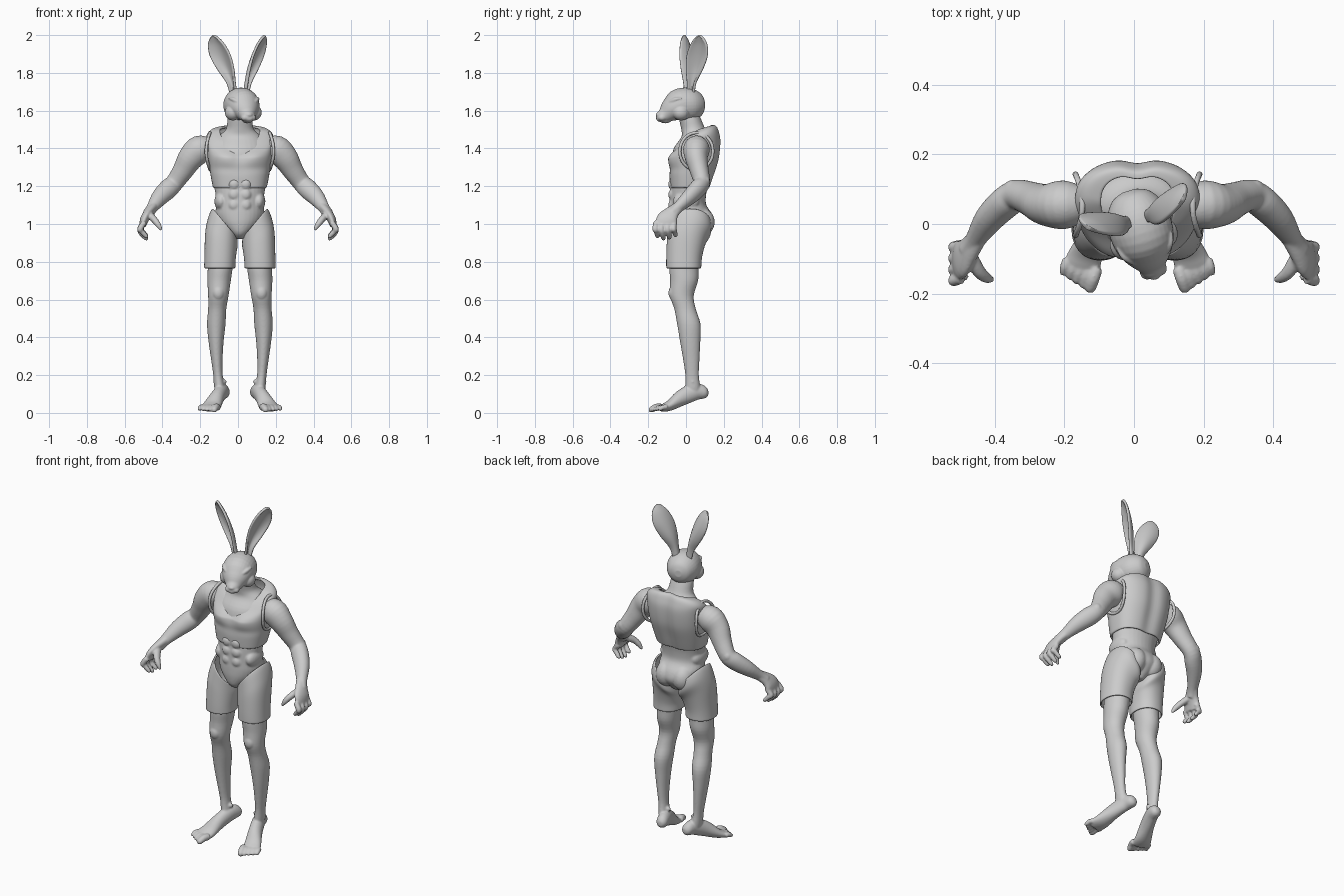
import bpy, bmesh, math
from mathutils import Vector, Matrix

if "Cube" in bpy.data.objects:
    bpy.data.objects.remove(bpy.data.objects["Cube"])

grey = bpy.data.materials.new("plain grey")
grey.use_nodes = True
tone = (0.6, 0.6, 0.6, 1)
grey.diffuse_color = tone
grey.node_tree.nodes["Principled BSDF"].inputs["Base Color"].default_value = tone
UP = Vector((0, 0, 1))
ACROSS = Vector((1, 0, 0))
DEPTH = Vector((0, 1, 0))


def smooth_rows(rows, steps=4):
    """Catmull-Rom interpolation of section rows."""
    rows = [Vector(r) for r in rows]
    out = []
    for i in range(len(rows) - 1):
        a, b, c, d = (rows[min(max(i + k, 0), len(rows) - 1)] for k in (-1, 0, 1, 2))
        for k in range(steps):
            t = k / steps
            out.append(b + (c - a) * (t / 2) + (a * 2 - b * 5 + c * 4 - d) * (t * t / 2)
                       + (b * 3 - a - c * 3 + d) * (t ** 3 / 2))
    return out + [rows[-1]]


def tube(bm, rows, ref=ACROSS, axis=None, side=1, mid=0, capped=True, power=2, warp=None, n=32):
    """Loft of ellipses; a row is x, y, z, radius along ref, other radius."""
    rows = smooth_rows(rows)
    rings = []
    for i, row in enumerate(rows):
        pos = Vector(row[:3])
        t = axis or (Vector(rows[min(i + 1, len(rows) - 1)][:3]) - Vector(rows[max(i - 1, 0)][:3])).normalized()
        u = (ref - t * ref.dot(t)).normalized()
        v = t.cross(u)
        ring = []
        for k in range(n):
            c, s = math.cos(math.tau * k / n), math.sin(math.tau * k / n)
            p = pos + u * math.copysign(abs(c) ** (2 / power), c) * row[3]
            p += v * math.copysign(abs(s) ** (2 / power), s) * row[4]
            if warp:
                p = warp(p)
            ring.append(bm.verts.new((mid + side * p.x, p.y, p.z)))
        rings.append(ring)
    for a, b in zip(rings, rings[1:]):
        for k in range(n):
            bm.faces.new((a[k], a[k - 1], b[k - 1], b[k]))
    if capped:
        bm.faces.new(rings[0])
        bm.faces.new(rings[-1])


def blob(bm, pos, radii):
    bmesh.ops.create_uvsphere(bm, u_segments=24, v_segments=14, radius=1,
                              matrix=Matrix.Translation(pos) @ Matrix.Diagonal((*radii, 1)))


def finish(bm, name, fuse=0.006, thick=0, matrix=None):
    """Turn the mesh into an object: fused into one skin, or a thin shell."""
    bmesh.ops.recalc_face_normals(bm, faces=bm.faces)
    mesh = bpy.data.meshes.new(name)
    bm.to_mesh(mesh)
    bm.free()
    for f in mesh.polygons:
        f.use_smooth = True
    mesh.materials.append(grey)
    ob = bpy.data.objects.new(name, mesh)
    bpy.context.collection.objects.link(ob)
    if matrix:
        ob.matrix_world = matrix
    if thick:
        m = ob.modifiers.new("cloth", "SOLIDIFY")
        m.thickness = thick
        m.offset = -1
        m = ob.modifiers.new("soften", "SUBSURF")
        m.levels = m.render_levels = 1
    else:
        m = ob.modifiers.new("fuse", "REMESH")
        m.mode = "VOXEL"
        m.voxel_size = fuse
        m.use_smooth_shade = True
        m = ob.modifiers.new("relax", "SMOOTH")
        m.iterations = 4
    return ob


# Torso with pelvis and neck
MID = 0.01
bm = bmesh.new()
tube(bm, [(MID, .02, .92, .03, .06), (MID, .02, .95, .06, .095), (MID, .03, 1, .11, .118),
          (MID, .025, 1.05, .13, .115), (MID, .01, 1.1, .125, .098), (MID, .01, 1.15, .128, .096),
          (MID, .02, 1.22, .14, .1), (MID, .035, 1.32, .152, .115), (MID, .05, 1.4, .15, .115),
          (MID, .06, 1.46, .12, .085), (MID, .04, 1.5, .075, .065), (MID, .02, 1.56, .065, .058),
          (MID, .01, 1.6, .055, .05)], axis=UP)
for s in (1, -1):
    blob(bm, (MID + s * .055, .082, 1.01), (.062, .07, .075))
    blob(bm, (MID + s * .1, 0, 1.12), (.035, .07, .05))
    for z in (1.1, 1.155, 1.21):
        blob(bm, (MID + s * .03, -.068, z), (.032, .026, .032))
finish(bm, "torso")


# Sleeveless top with sloping neckline, chest relief and spine groove
def drape(p):
    d = p.y - .06
    rise = min(max((p.z - 1.35) / .15, 0), 1)
    x = p.x - MID
    p.z += (.8 if d < 0 else .3) * d * rise
    groove = math.exp(-(x / .03) ** 2)
    if d > .03:
        p.y -= .016 * groove * min(1, d / .1)
    elif d < -.03:
        chest = math.exp(-((p.z - 1.36) / .05) ** 2)
        p.y += .012 * groove * chest - .01 * chest * math.exp(-((abs(x) - .08) / .05) ** 2)
        p.y += .007 * math.exp(-((p.z - 1.285 - .1 * abs(x)) / .016) ** 2)
    return p


bm = bmesh.new()
tube(bm, [(MID, .022, 1.19, .142, .105), (MID, .03, 1.25, .154, .118), (MID, .042, 1.34, .168, .135),
          (MID, .055, 1.42, .176, .132), (MID, .065, 1.465, .178, .112), (MID, .067, 1.492, .15, .095),
          (MID, .06, 1.5, .105, .08)], axis=UP, capped=False, power=2.5, warp=drape, n=48)
finish(bm, "sleeveless_top", thick=.012)

for s, label in ((1, "left"), (-1, "right")):
    # Armhole rim
    bm = bmesh.new()
    loop = [(.178 - .02 * math.sin(a) ** 2, .055 + .088 * math.cos(a), 1.385 + .098 * math.sin(a), .009, .009)
            for a in (math.tau * k / 16 for k in range(17))]
    tube(bm, loop, side=s, mid=MID, n=10)
    finish(bm, label + "_armhole_rim", fuse=.004)

    # Arm, palm, fingers and thumb
    bm = bmesh.new()
    tube(bm, [(.14, .055, 1.4, .05, .05), (.2, .055, 1.395, .07, .075), (.25, .055, 1.35, .06, .068),
              (.29, .07, 1.285, .05, .056), (.335, .083, 1.22, .044, .048), (.37, .06, 1.185, .045, .052),
              (.415, .015, 1.14, .04, .045), (.455, -.045, 1.085, .028, .03),
              (.475, -.075, 1.055, .028, .03)], ref=DEPTH, side=s)
    tube(bm, [(.45, -.04, 1.09, .03, .024), (.475, -.075, 1.06, .04, .024), (.495, -.1, 1.025, .056, .023),
              (.505, -.108, .99, .055, .018)], ref=DEPTH, side=s)
    blob(bm, (s * .345, .105, 1.225), (.028, .022, .03))
    for i in range(4):
        y = -.157 + i * .032
        drop = .012 * abs(i - 1.3)
        tube(bm, [(.495, y, 1.01, .015, .015), (.518, y - .006, .975, .016, .016),
                  (.51, y, .945 + drop, .014, .014), (.485, y + .006, .918 + drop, .011, .011),
                  (.48, y + .008, .91 + drop, .004, .004)], ref=DEPTH, side=s, n=12)
    tube(bm, [(.475, -.085, 1.055, .024, .02), (.445, -.135, 1.025, .02, .018),
              (.422, -.155, .995, .015, .015), (.405, -.16, .968, .007, .007)], ref=DEPTH, side=s, n=12)
    finish(bm, label + "_arm", fuse=.005)

    # Leg and foot
    bm = bmesh.new()
    tube(bm, [(.1, 0, .86, .07, .08), (.104, -.01, .77, .066, .078), (.11, -.01, .7, .062, .074),
              (.114, -.022, .62, .054, .063), (.12, -.005, .55, .048, .057), (.125, .015, .47, .049, .062),
              (.126, .022, .38, .04, .054), (.122, .028, .28, .03, .043), (.116, .032, .2, .025, .036),
              (.106, .035, .12, .028, .04), (.1, .03, .09, .02, .03)], axis=UP, side=s, mid=MID)
    blob(bm, (MID + s * .114, -.065, .635), (.032, .028, .04))
    blob(bm, (MID + s * .105, .035, .165), (.036, .018, .018))
    tube(bm, [(.08, .118, .108, .012, .014), (.083, .1, .108, .03, .032), (.095, .05, .112, .034, .045),
              (.12, -.02, .082, .038, .043), (.145, -.08, .042, .048, .029), (.158, -.115, .028, .052, .022),
              (.163, -.132, .024, .044, .018)], side=s, mid=MID)
    for i in range(5):
        o = -.042 + i * .022
        r = .019 if i == 0 else .014
        length = .062 - .006 * i
        base = Vector((.158 + .95 * o, -.115 + .3 * o, .03))
        knuckle = base + Vector((.3, -.95, 0)) * length * .5
        tip = base + Vector((.3, -.95, -.22)) * length
        tube(bm, [(*base, r, r), (*knuckle, r, r), (*tip, r * .85, r * .8),
                  (*(tip + Vector((.003, -.01, -.003))), r * .4, r * .4)], side=s, mid=MID, n=12)
    finish(bm, label + "_leg", fuse=.005)

    # Shorts leg, cut high at the hip and low at the crotch
    def hip_cut(p):
        p.z += 1.15 * (p.x - .09) * min(max((p.z - .8) / .2, 0), 1)
        p.x = max(p.x, .004)
        return p

    bm = bmesh.new()
    tube(bm, [(.107, -.012, .765, .083, .093), (.105, -.01, .82, .083, .095), (.1, .002, .9, .084, .104),
              (.09, .018, .96, .079, .115), (.079, .02, 1.02, .066, .112)],
         axis=UP, side=s, mid=MID, capped=False, warp=hip_cut, power=2.2)
    finish(bm, label + "_shorts_leg", thick=.01)

# Head, turned slightly to its left
turn = Matrix.Translation((.015, 0, 0)) @ Matrix.Rotation(math.radians(17), 4, "Z")
bm = bmesh.new()
tube(bm, [(0, .1, 1.63, .02, .02), (0, .082, 1.63, .058, .058), (0, .03, 1.63, .088, .088),
          (0, -.035, 1.627, .09, .09), (0, -.08, 1.605, .075, .066), (0, -.12, 1.577, .045, .041),
          (0, -.15, 1.566, .03, .027), (0, -.162, 1.565, .014, .012)])
blob(bm, (0, -.155, 1.578), (.018, .012, .011))
blob(bm, (0, -.115, 1.547), (.026, .03, .014))
for s in (1, -1):
    blob(bm, (s * .058, -.045, 1.59), (.042, .045, .042))
    blob(bm, (s * .02, -.138, 1.563), (.02, .022, .018))
    blob(bm, (s * .058, -.08, 1.629), (.016, .016, .011))
    tube(bm, [(.02, -.108, 1.63, .006, .006), (.045, -.1, 1.645, .011, .01), (.068, -.078, 1.66, .011, .01),
              (.08, -.05, 1.665, .005, .005)], ref=UP, side=s, n=12)
finish(bm, "head", fuse=.004, matrix=turn)

# Cupped ears, opening forward and outward
for s, label in ((1, "left"), (-1, "right")):
    bm = bmesh.new()
    rows = smooth_rows([(.034, .018, 1.69, .019, .018), (.046, .02, 1.75, .025, .022), (.07, .03, 1.82, .05, .03),
                        (.098, .036, 1.89, .063, .026), (.122, .036, 1.95, .05, .016),
                        (.137, .032, 1.985, .024, .006), (.142, .03, 1.998, .003, 0)])
    grid = []
    for x, y, z, half, cup in rows:
        line = []
        for k in range(13):
            u = k / 6 - 1
            bend = cup * (u * u - .5)
            line.append(bm.verts.new((s * (x + .7 * (u * half + bend)), y + .7 * (u * half - bend), z)))
        grid.append(line)
    for a, b in zip(grid, grid[1:]):
        for k in range(12):
            bm.faces.new((a[k], a[k + 1], b[k + 1], b[k]))
    ear = finish(bm, label + "_ear", thick=.014, matrix=turn)
    ear.modifiers["cloth"].offset = 0
